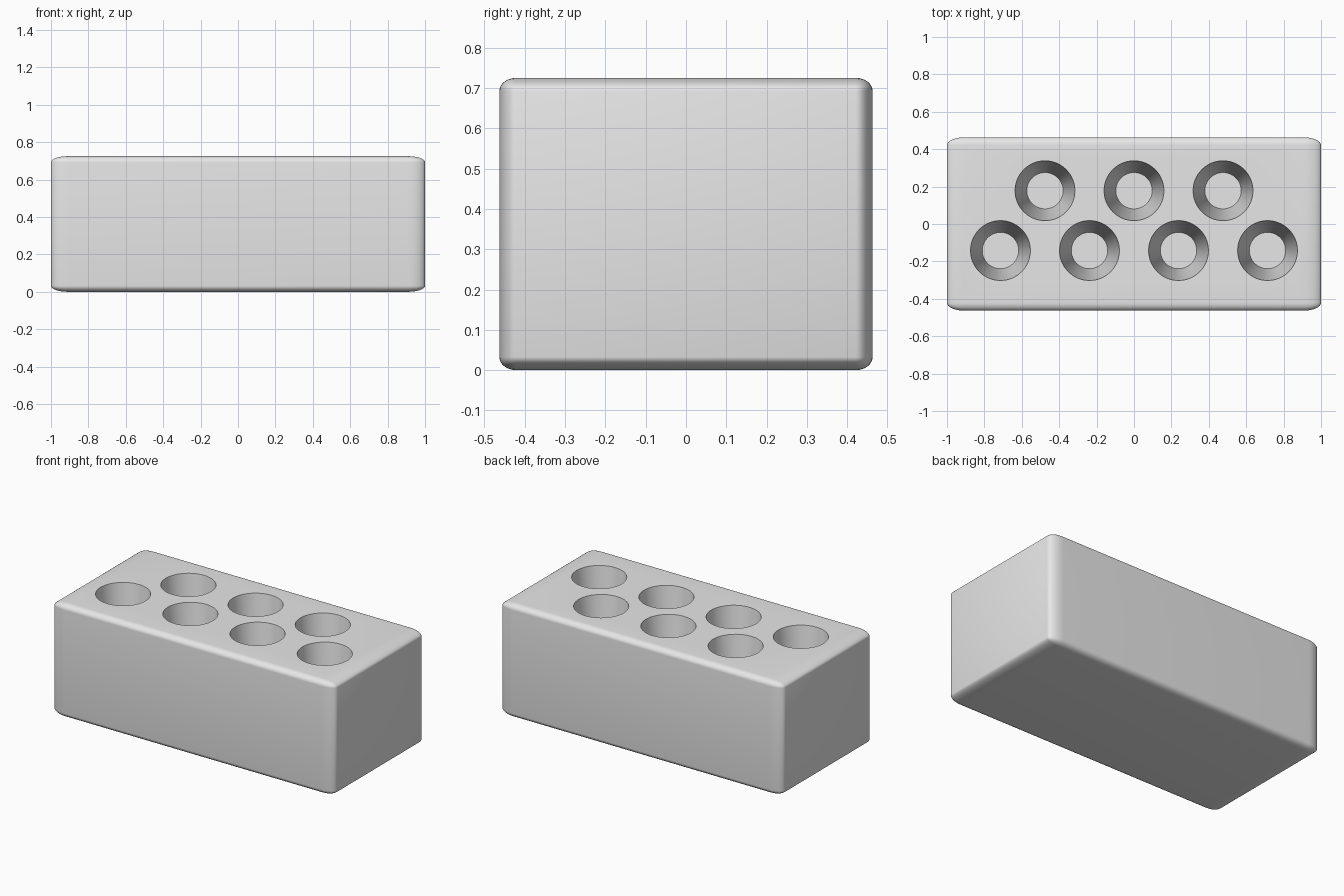
import bpy

default = bpy.data.objects.get("Cube")
if default:
    bpy.data.objects.remove(default, do_unlink=True)

WIDTH, DEPTH, HEIGHT = 2.0, 0.926, 0.725
HOLE_DEPTH = 0.6
SPACING = 0.476

# Plain grey material
grey = bpy.data.materials.new("plain_grey")
grey.use_nodes = True
colour = (0.8, 0.8, 0.8, 1)
grey.diffuse_color = colour
grey.node_tree.nodes["Principled BSDF"].inputs["Base Color"].default_value = colour


def apply_modifier(obj, modifier):
    bpy.ops.object.select_all(action='DESELECT')
    obj.select_set(True)
    bpy.context.view_layer.objects.active = obj
    bpy.ops.object.modifier_apply(modifier=modifier.name)


# Block: a rounded cube, stretched so the rounding follows its proportions
bpy.ops.mesh.primitive_cube_add(size=2)
block = bpy.context.object
block.name = "holder_block"
block.data.materials.append(grey)
bevel = block.modifiers.new("rounded_edges", 'BEVEL')
bevel.width = 0.09
bevel.segments = 8
apply_modifier(block, bevel)
block.scale = (WIDTH / 2, DEPTH / 2, HEIGHT / 2)
block.location.z = HEIGHT / 2
bpy.ops.object.transform_apply(location=True, scale=True)

# Tapered holes: a back row of three, staggered with a front row of four
cutters = bpy.data.collections.new("hole_cutters")
bpy.context.scene.collection.children.link(cutters)
OVERSHOOT = 0.02
TOP_RADIUS, FLOOR_RADIUS = 0.16, 0.097
flare = (TOP_RADIUS - FLOOR_RADIUS) * OVERSHOOT / HOLE_DEPTH
for count, y in ((3, 0.178), (4, -0.142)):
    for i in range(count):
        bpy.ops.mesh.primitive_cone_add(
            vertices=64, radius1=FLOOR_RADIUS, radius2=TOP_RADIUS + flare,
            depth=HOLE_DEPTH + OVERSHOOT,
            location=((i - (count - 1) / 2) * SPACING, y,
                      HEIGHT - (HOLE_DEPTH - OVERSHOOT) / 2))
        cutter = bpy.context.object
        cutter.name = "hole_cutter"
        cutter.data.materials.append(grey)
        for c in list(cutter.users_collection):
            c.objects.unlink(cutter)
        cutters.objects.link(cutter)

cut = block.modifiers.new("holes", 'BOOLEAN')
cut.operation = 'DIFFERENCE'
cut.solver = 'EXACT'
cut.operand_type = 'COLLECTION'
cut.collection = cutters
apply_modifier(block, cut)

# Cutters are no longer needed
for cutter in list(cutters.objects):
    bpy.data.objects.remove(cutter, do_unlink=True)
bpy.data.collections.remove(cutters)

bpy.ops.object.select_all(action='DESELECT')
block.select_set(True)
bpy.context.view_layer.objects.active = block
bpy.ops.object.shade_smooth_by_angle(angle=0.6)
